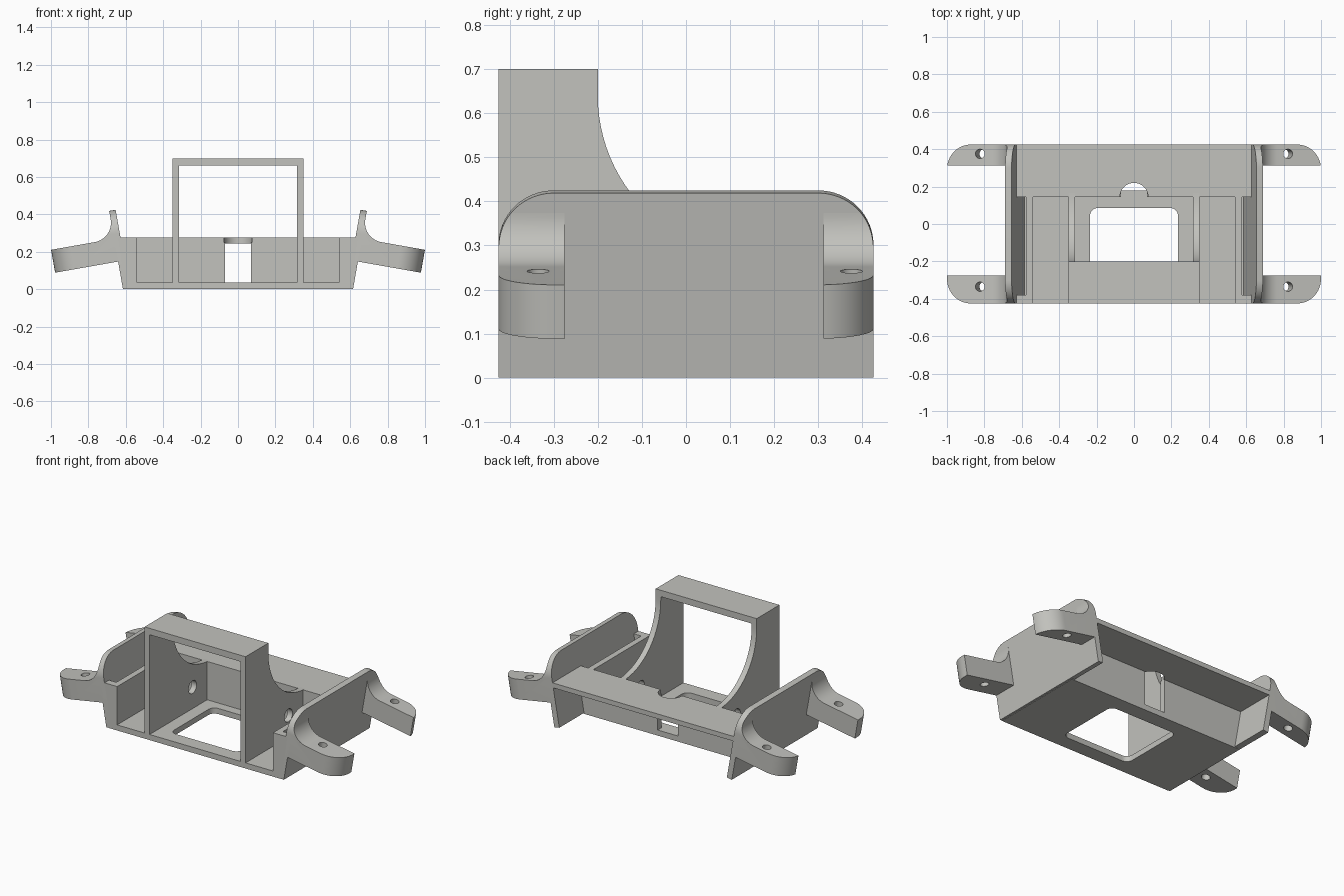
import bpy, bmesh, math
from mathutils import Vector

if "Cube" in bpy.data.objects:
    bpy.data.objects.remove(bpy.data.objects["Cube"])

grey = bpy.data.materials.new("light_grey")
grey.diffuse_color = (0.54, 0.54, 0.51, 1)
grey.use_nodes = True
grey.node_tree.nodes["Principled BSDF"].inputs["Base Color"].default_value = grey.diffuse_color

TILT = math.radians(10)
OUT = Vector((math.cos(TILT), 0, -math.sin(TILT)))   # along an arm
UP = Vector((math.sin(TILT), 0, math.cos(TILT)))     # up a leaning side


# Coordinate maps: (p, q) is the profile, d the extrusion depth
def xz(p, q, d): return Vector((p, d, q))
def xy(p, q, d): return Vector((p, q, d))
def yz(p, q, d): return Vector((d, p, q))
def lean(o, y, u): return Vector((0.615, y, 0)) + OUT * o + UP * u
def lean_front(o, u, y): return lean(o, y, u)
def lean_side(y, u, o): return lean(o, y, u)
def lean_plan(o, y, u): return lean(o, y, u)


def arc(cx, cy, r, a0, a1, n=16):
    return [(cx + r * math.cos(math.radians(a0 + (a1 - a0) * i / n)),
             cy + r * math.sin(math.radians(a0 + (a1 - a0) * i / n))) for i in range(n + 1)]


def rect(x0, x1, y0, y1):
    return [(x0, y0), (x1, y0), (x1, y1), (x0, y1)]


def circle(cx, cy, r):
    return arc(cx, cy, r, 0, 360, 32)[:-1]


def prism(name, pts, to3d, a, b):
    bm = bmesh.new()
    lo = [bm.verts.new(to3d(p, q, a)) for p, q in pts]
    hi = [bm.verts.new(to3d(p, q, b)) for p, q in pts]
    n = len(pts)
    bm.faces.new(lo)
    bm.faces.new(hi[::-1])
    for i in range(n):
        bm.faces.new((lo[i], hi[i], hi[(i + 1) % n], lo[(i + 1) % n]))
    bmesh.ops.recalc_face_normals(bm, faces=bm.faces)
    me = bpy.data.meshes.new(name)
    bm.to_mesh(me)
    bm.free()
    me.materials.append(grey)
    ob = bpy.data.objects.new(name, me)
    bpy.context.collection.objects.link(ob)
    return ob


def finish(ob, cuts=(), keeps=(), mirror=False):
    """Cut, trim, mirror across x, then shade smooth with sharp edges."""
    for op, group in (('INTERSECT', keeps), ('DIFFERENCE', cuts)):
        for c in group:
            m = ob.modifiers.new(op.lower(), 'BOOLEAN')
            m.operation, m.object, m.solver = op, c, 'EXACT'
    if mirror:
        m = ob.modifiers.new("mirror", 'MIRROR')
        m.use_mirror_merge = False
    dg = bpy.context.evaluated_depsgraph_get()
    me = bpy.data.meshes.new_from_object(ob.evaluated_get(dg))
    ob.modifiers.clear()
    ob.data = me
    for p in me.polygons:
        p.use_smooth = True
    me.set_sharp_from_angle(angle=math.radians(30))
    for c in cuts:
        bpy.data.objects.remove(c)


Y = 0.425

# Floor with a rounded opening
hole = (arc(0.195, 0.045, 0.04, 0, 90, 8) + arc(-0.195, 0.045, 0.04, 90, 180, 8)
        + arc(-0.195, -0.295, 0.04, 180, 270, 8) + arc(0.195, -0.295, 0.04, 270, 360, 8))
finish(prism("floor", rect(-0.6, 0.6, -Y, 0.18), xy, 0, 0.035),
       cuts=[prism("cutter", hole, xy, -0.1, 0.1)])

# Cross wall with a slot, and the rear deck with a round notch
finish(prism("cross_wall", [(-0.59, 0.01), (0.59, 0.01), (0.632, 0.25), (-0.632, 0.25)], xz, 0.145, 0.18),
       cuts=[prism("cutter", rect(-0.07, 0.07, 0.035, 0.4), xz, 0.1, 0.25)])
finish(prism("rear_deck", [(-0.632, 0.245), (0.632, 0.245), (0.637, 0.275), (-0.637, 0.275)], xz, 0.145, Y),
       cuts=[prism("cutter", circle(0, 0.145, 0.075), xy, 0.2, 0.3)])

# Hoop: curved cheeks with a round hole, and the bridge on top
cheek = [(-Y, 0.03), (0.165, 0.03)] + arc(0.165, 0.64, 0.365, 270, 180, 24) + [(-0.2, 0.7), (-Y, 0.7)]
finish(prism("hoop_cheek", cheek, yz, 0.315, 0.35),
       cuts=[prism("cutter", circle(0.0, 0.17, 0.04), yz, 0.2, 0.45)], mirror=True)
finish(prism("hoop_bridge", rect(-0.316, 0.316, 0.66, 0.7), xz, -Y, -0.2))

# Narrow side pockets: inner wall and front closing block
finish(prism("pocket_wall", rect(0.54, 0.577, 0.03, 0.275), xz, -Y, 0.15), mirror=True)
finish(prism("pocket_front", [(0.54, 0.0), (0.6, 0.0), (0.64, 0.275), (0.54, 0.275)], xz, -Y, -0.38),
       mirror=True)

# Leaning side panels with rounded upper corners
R = 0.125
side = [(-Y, 0), (Y, 0)] + arc(Y - R, 0.425 - R, R, 0, 90) + arc(-Y + R, 0.425 - R, R, 90, 180)
finish(prism("side_panel", side, lean_side, -0.035, 0), mirror=True)

# Mounting arms: filleted into the panel, rounded at the outer corner, drilled
side_trim = prism("side_trim", side, lean_side, -0.1, 0.5)
E, K = 0.342, 0.13
plan = [(-0.1, -Y)] + arc(E - K, -Y + K, K, 270, 360) + arc(E - K, Y - K, K, 0, 90) + [(-0.1, Y)]
plan_trim = prism("plan_trim", plan, lean_plan, 0.0, 0.5)
F, T = 0.105, 0.274
arm = [(-0.01, 0.15), (E + 0.02, 0.15), (E + 0.02, T)] + arc(F, T + F, F, 270, 180) + [(-0.01, T + F)]
for name, y0, y1, yh in (("front_arm", -Y - 0.01, -0.275, -0.335), ("rear_arm", 0.312, Y + 0.01, 0.375)):
    finish(prism(name, arm, lean_front, y0, y1),
           keeps=[side_trim, plan_trim],
           cuts=[prism("cutter", circle(0.163, yh, 0.025), lean_plan, 0.1, 0.4)], mirror=True)
for t in (side_trim, plan_trim):
    bpy.data.objects.remove(t)
